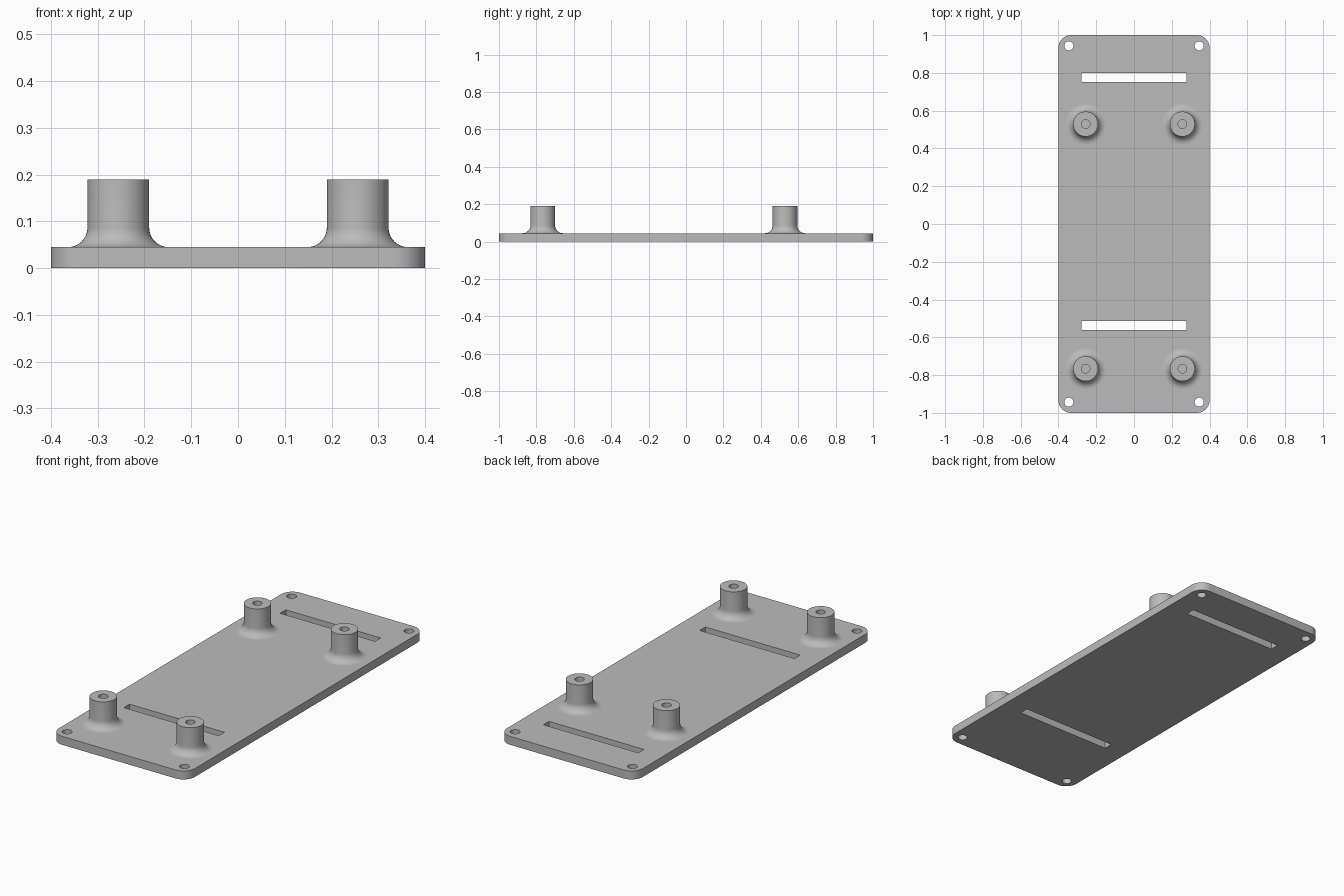
import bpy, bmesh, math

if "Cube" in bpy.data.objects:
    bpy.data.objects.remove(bpy.data.objects["Cube"])

THICK, TOP = 0.045, 0.19
POST_R, FILLET, BORE_R = 0.066, 0.042, 0.023
POSTS = [(sx * 0.256, y) for sx in (-1, 1) for y in (0.529, -0.766)]
SEG = 48

grey = bpy.data.materials.new("plain grey")
grey.diffuse_color = (0.50, 0.50, 0.50, 1)
grey.use_nodes = True
grey.node_tree.nodes["Principled BSDF"].inputs["Base Color"].default_value = grey.diffuse_color


def circle(cx, cy, r, n=SEG):
    return [(cx + r * math.cos(2 * math.pi * i / n),
             cy + r * math.sin(2 * math.pi * i / n)) for i in range(n)]


def rectangle(x, y0, y1):
    return [(-x, y0), (x, y0), (x, y1), (-x, y1)]


def rounded_rectangle(hx, hy, r, n=12):
    pts = []
    for k, (sx, sy) in enumerate([(1, 1), (-1, 1), (-1, -1), (1, -1)]):
        for i in range(n + 1):
            a = math.pi / 2 * (k + i / n)
            pts.append((sx * (hx - r) + r * math.cos(a),
                        sy * (hy - r) + r * math.sin(a)))
    return pts


def finish(bm, name):
    bmesh.ops.recalc_face_normals(bm, faces=bm.faces[:])
    mesh = bpy.data.meshes.new(name)
    bm.to_mesh(mesh)
    bm.free()
    mesh.materials.append(grey)
    obj = bpy.data.objects.new(name, mesh)
    bpy.context.collection.objects.link(obj)
    bpy.context.view_layer.objects.active = obj
    obj.select_set(True)
    bpy.ops.object.shade_smooth_by_angle(angle=math.radians(30))
    obj.select_set(False)
    return obj


# Plate: rounded outline, two strap slots, four corner holes, open under the posts
bm = bmesh.new()


def loop(pts, z):
    vs = [bm.verts.new((x, y, z)) for x, y in pts]
    return vs, [bm.edges.new((vs[i - 1], vs[i])) for i in range(len(vs))]


through = [rounded_rectangle(0.4, 1.0, 0.067),
           rectangle(0.279, 0.752, 0.80), rectangle(0.279, -0.561, -0.513)]
through += [circle(sx * 0.345, sy * 0.943, 0.024, 32) for sx in (-1, 1) for sy in (-1, 1)]
low_edges, high_edges = [], []
for pts in through:
    low, le = loop(pts, 0)
    high, he = loop(pts, THICK)
    low_edges += le
    high_edges += he
    for i in range(len(pts)):
        bm.faces.new((low[i - 1], low[i], high[i], high[i - 1]))
for x, y in POSTS:
    high_edges += loop(circle(x, y, POST_R + FILLET), THICK)[1]
for edges in (low_edges, high_edges):
    bmesh.ops.triangle_fill(bm, edges=edges, use_beauty=True, use_dissolve=False)
finish(bm, "base_plate")

# Standoff posts: flared foot, straight wall, flat rim and blind screw bore
profile = []
for i in range(11):
    a = math.pi / 2 * i / 10
    profile.append((POST_R + FILLET * (1 - math.sin(a)),
                    THICK + FILLET * (1 - math.cos(a))))
profile += [(POST_R, TOP), (BORE_R, TOP), (BORE_R, THICK)]
for n, (x, y) in enumerate(POSTS, 1):
    bm = bmesh.new()
    rings = [[bm.verts.new((px, py, z)) for px, py in circle(x, y, r)] for r, z in profile]
    for a, b in zip(rings, rings[1:]):
        for i in range(SEG):
            bm.faces.new((a[i - 1], a[i], b[i], b[i - 1]))
    bm.faces.new(rings[-1])
    finish(bm, f"standoff_post_{n}")
